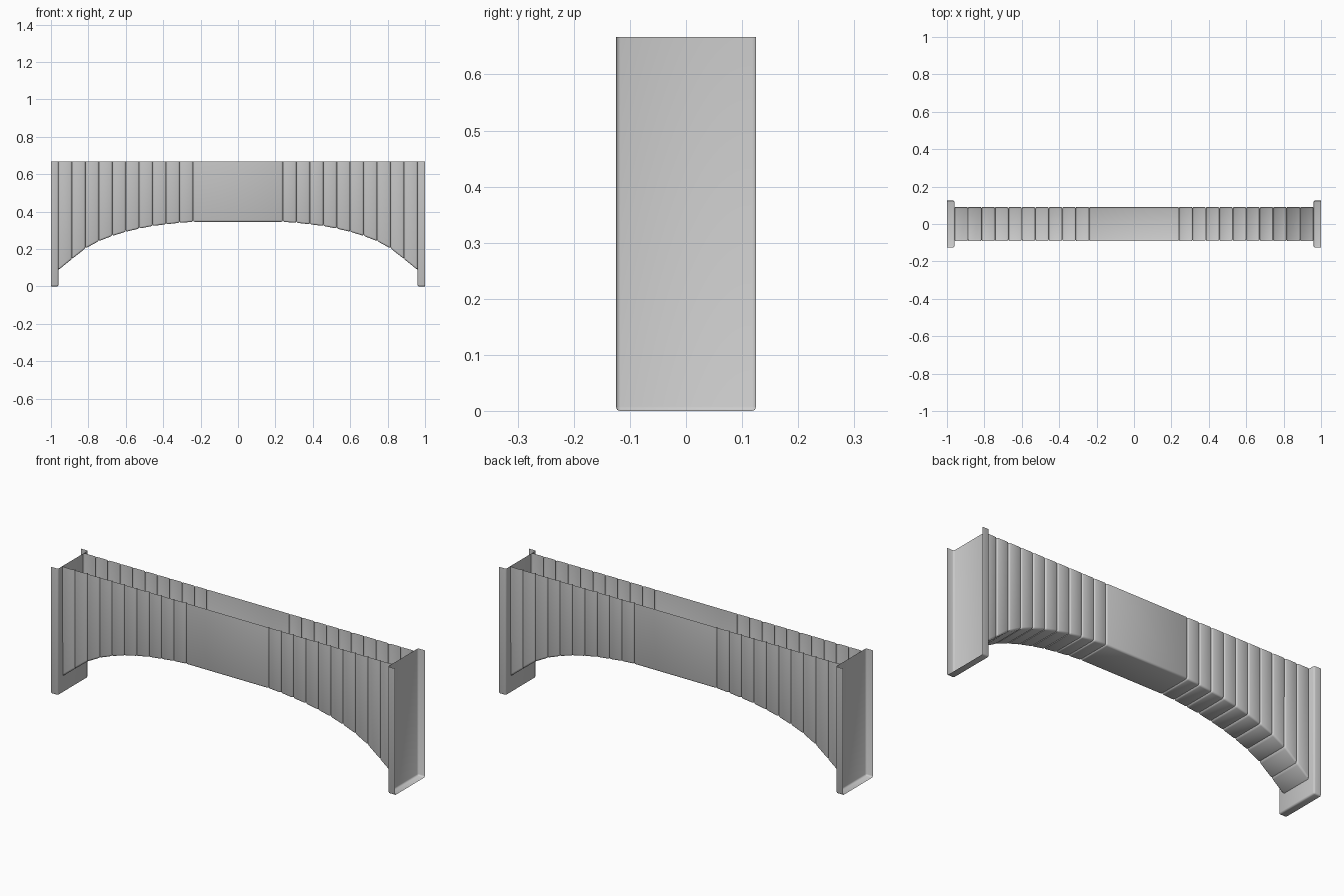
import bpy, bmesh, math

if "Cube" in bpy.data.objects:
    bpy.data.objects.remove(bpy.data.objects["Cube"])

TOP = 0.667
HALF = 0.092      # half thickness of the arch
SEAM = 0.24       # half length of the flat middle stone
END = 0.96        # where the end channels begin
# soffit heights at the evenly spaced seams, middle to end
SOFFIT = [0.345, 0.340, 0.332, 0.323, 0.309, 0.292, 0.270, 0.242, 0.203, 0.146, 0.088]


def add_shell(bm, x0, x1, z0, z1, half, bevel, open_sides):
    """Bevelled block with an open top; open_sides are x positions left uncapped,
    the first list marks sides opened after bevelling, the second before."""
    after, before = open_sides
    part = bmesh.new()
    v = {(i, j, k): part.verts.new((x, y, z))
         for i, (x, zb) in enumerate(((x0, z0), (x1, z1)))
         for j, y in enumerate((-half, half))
         for k, z in enumerate((zb, TOP))}
    for q in (((0,0,0), (0,1,0), (1,1,0), (1,0,0)),
              ((0,0,0), (1,0,0), (1,0,1), (0,0,1)),
              ((0,1,0), (0,1,1), (1,1,1), (1,1,0)),
              ((0,0,0), (0,0,1), (0,1,1), (0,1,0)),
              ((1,0,0), (1,1,0), (1,1,1), (1,0,1)),
              ((0,0,1), (1,0,1), (1,1,1), (0,1,1))):
        part.faces.new([v[k] for k in q])
    bmesh.ops.recalc_face_normals(part, faces=part.faces[:])

    def on_side(item, x):
        return all(abs(w.co.x - x) < 1e-5 for w in item.verts)

    edges = [e for e in part.edges
             if not all(w.co.z > TOP - 1e-5 for w in e.verts)
             and not any(on_side(e, x) for x in before)]
    bmesh.ops.bevel(part, geom=edges, offset=bevel, segments=2, profile=0.5,
                    affect='EDGES', clamp_overlap=True)
    gone = [f for f in part.faces
            if all(w.co.z > TOP - 1e-5 for w in f.verts)
            or any(on_side(f, x) for x in after + before)]
    bmesh.ops.delete(part, geom=gone, context='FACES')
    mesh = bpy.data.meshes.new("piece")
    part.to_mesh(mesh)
    part.free()
    bm.from_mesh(mesh)
    bpy.data.meshes.remove(mesh)


def finish(name, bm, mirrored):
    mesh = bpy.data.meshes.new(name)
    bm.to_mesh(mesh)
    bm.free()
    ob = bpy.data.objects.new(name, mesh)
    bpy.context.collection.objects.link(ob)
    bpy.ops.object.select_all(action='DESELECT')
    ob.select_set(True)
    bpy.context.view_layer.objects.active = ob
    bpy.ops.object.shade_smooth_by_angle(angle=math.radians(50))
    if mirrored:
        mod = ob.modifiers.new("Mirror", 'MIRROR')
        mod.use_mirror_merge = False
    return ob


# flat middle stone
bm = bmesh.new()
add_shell(bm, -SEAM, SEAM, SOFFIT[0], SOFFIT[0], HALF, 0.009, ([-SEAM, SEAM], []))
finish("middle_stone", bm, False)

# curved row of stones on each side
bm = bmesh.new()
step = (END - SEAM) / (len(SOFFIT) - 1)
for i in range(len(SOFFIT) - 1):
    a, b = SEAM + i * step, SEAM + (i + 1) * step
    add_shell(bm, a, b, SOFFIT[i], SOFFIT[i + 1], HALF, 0.009, ([a, b], []))
finish("arch_stones", bm, True)

# end channels, open outward and upward
bm = bmesh.new()
add_shell(bm, END, 1.0, 0.0, 0.0, 0.125, 0.008, ([], [1.0]))
finish("end_channel", bm, True)
